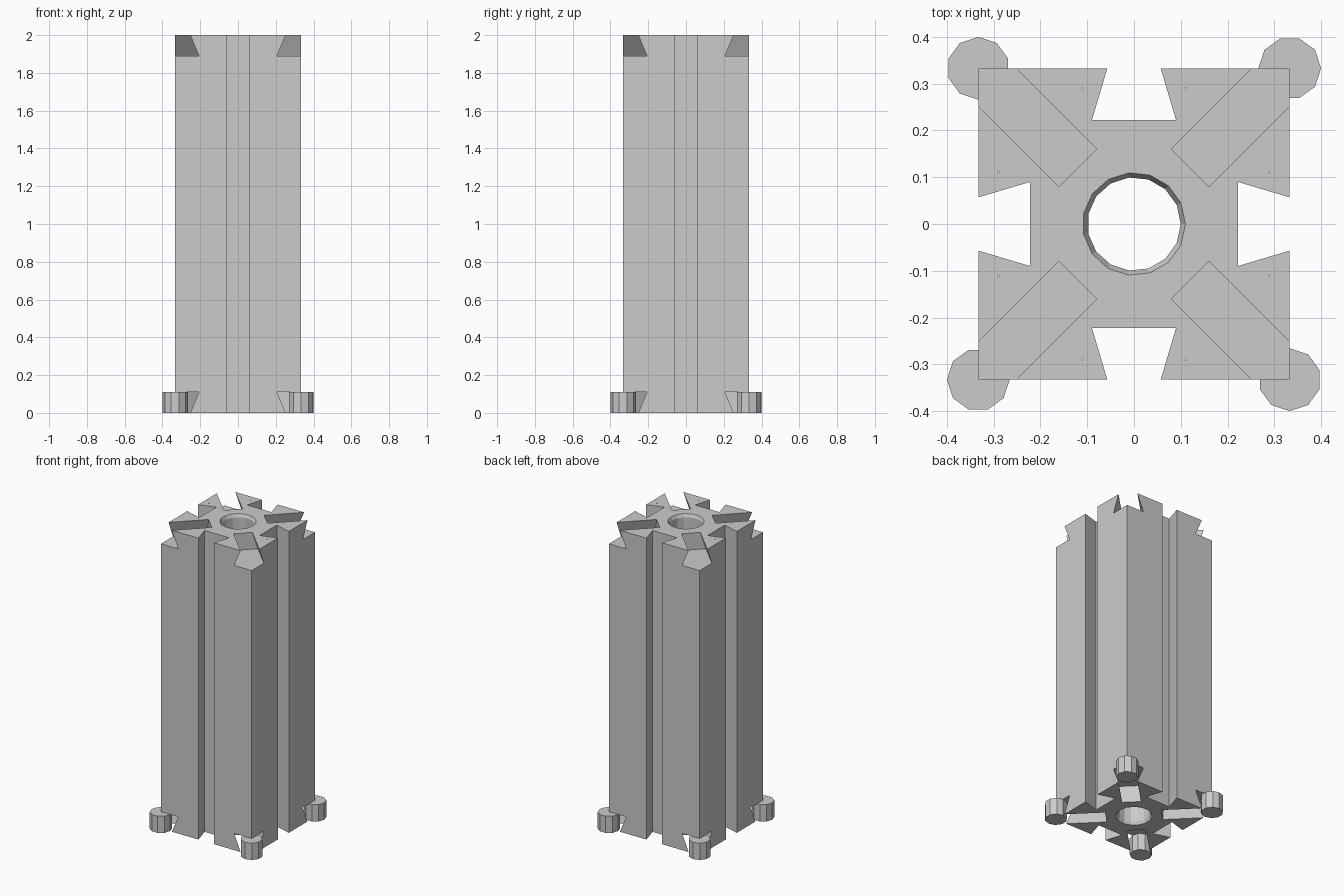
import bpy, bmesh
from math import cos, sin, tau, pi
from mathutils import Matrix

if "Cube" in bpy.data.objects:
    bpy.data.objects.remove(bpy.data.objects["Cube"])

HALF, TALL = 0.333, 2.0        # block half width and height
NECK, WIDE, DEEP = 0.057, 0.09, 0.111   # dovetail opening, floor and depth

grey = bpy.data.materials.new("plain_grey")
grey.use_nodes = True
colour = (0.6, 0.6, 0.6, 1)
grey.diffuse_color = colour
grey.node_tree.nodes["Principled BSDF"].inputs["Base Color"].default_value = colour


def ring(radius, sides, turn=0):
    return [(radius * cos(turn + tau * i / sides), radius * sin(turn + tau * i / sides))
            for i in range(sides)]


def loft(name, levels):
    """Closed solid through same-sized outlines, given as (outline, z) pairs."""
    bm = bmesh.new()
    rows = [[bm.verts.new((x, y, z)) for x, y in outline] for outline, z in levels]
    n = len(rows[0])
    for low, high in zip(rows, rows[1:]):
        for i in range(n):
            j = (i + 1) % n
            bm.faces.new((low[i], low[j], high[j], high[i]))
    bm.faces.new(rows[0][::-1])
    bm.faces.new(rows[-1])
    bmesh.ops.recalc_face_normals(bm, faces=bm.faces)
    mesh = bpy.data.meshes.new(name)
    bm.to_mesh(mesh)
    bm.free()
    mesh.materials.append(grey)
    obj = bpy.data.objects.new(name, mesh)
    bpy.context.collection.objects.link(obj)
    return obj


def cut(target, cutter):
    mod = target.modifiers.new(cutter.name, "BOOLEAN")
    mod.operation, mod.solver, mod.object = "DIFFERENCE", "EXACT", cutter
    cutter.hide_render = True
    cutter.hide_set(True)


# Block with a dovetail groove down each side
outline = []
side = [(HALF, -HALF), (HALF, -NECK), (HALF - DEEP, -WIDE), (HALF - DEEP, WIDE), (HALF, NECK)]
for k in range(4):
    c, s = round(cos(k * pi / 2)), round(sin(k * pi / 2))
    outline += [(c * x - s * y, s * x + c * y) for x, y in side]
block = loft("grooved_block", [(outline, 0), (outline, TALL)])

# Central bore with flared ends
wide, narrow = ring(0.11, 15), ring(0.1, 15)
bore = loft("bore_cutter", [(wide, -0.01), (wide, 0), (narrow, 0.02),
                            (narrow, TALL - 0.02), (wide, TALL), (wide, TALL + 0.01)])
cut(block, bore)

# Diagonal dovetail slots across the corners at both ends
grow = (WIDE - NECK) / DEEP * 0.01
for k in range(4):
    spin = Matrix.Rotation(pi / 4 + k * pi / 2, 4, "Z")
    for end, base, sign in (("bottom", 0, 1), ("top", TALL, -1)):
        levels = []
        for half, z in ((NECK - grow, -0.01), (WIDE, DEEP)):
            box = [(0.17, -half), (0.6, -half), (0.6, half), (0.17, half)]
            levels.append((box, base + sign * z))
        slot = loft(f"{end}_slot_cutter_{k + 1}", levels)
        slot.data.transform(spin)
        cut(block, slot)

# Pin holes beside the grooves
for k in range(4):
    for y in (-0.11, 0.11):
        pin = loft("pin_hole_cutter", [(ring(0.002, 6), -0.01), (ring(0.002, 6), TALL + 0.01)])
        pin.data.transform(Matrix.Rotation(k * pi / 2, 4, "Z") @ Matrix.Translation((0.29, y, 0)))
        cut(block, pin)

# Round corner feet
for k, name in enumerate(("back_left", "back_right", "front_right", "front_left")):
    foot = loft(f"{name}_foot", [(ring(0.067, 10), 0), (ring(0.067, 10), DEEP)])
    foot.data.transform(Matrix.Rotation(k * pi / 2, 4, "Z") @ Matrix.Translation((HALF, HALF, 0)))
